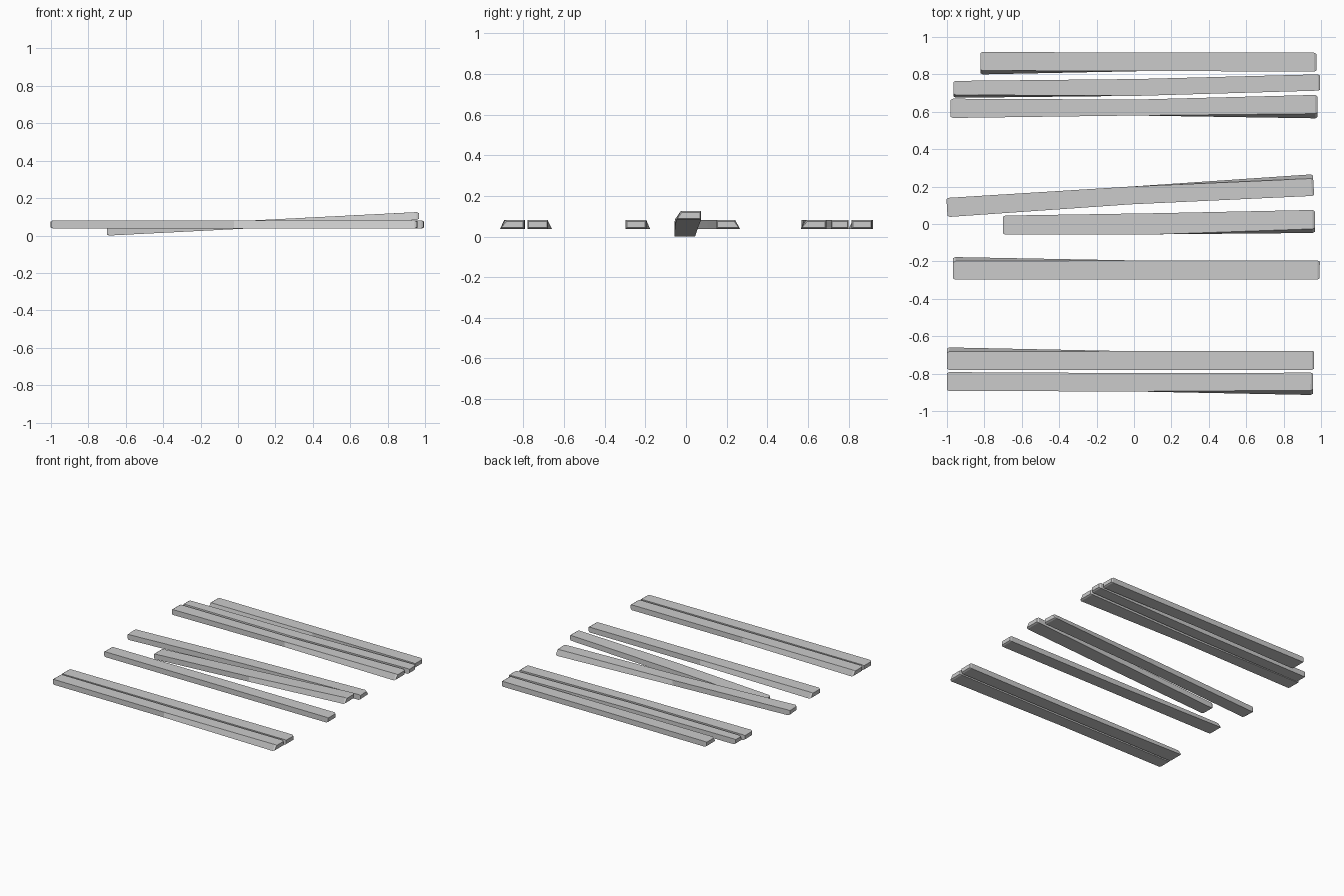
import bpy
import bmesh

cube = bpy.data.objects.get("Cube")
if cube:
    bpy.data.objects.remove(cube, do_unlink=True)

# Single weathered grey for all planks
grey = bpy.data.materials.new("plank grey")
grey.use_nodes = True
colour = (0.6, 0.6, 0.6, 1)
grey.diffuse_color = colour
grey.node_tree.nodes["Principled BSDF"].inputs["Base Color"].default_value = colour

THICK = 0.042   # plank thickness
CAP = 0.012     # worn edge at each plank end


def ring(bm, x, front, back, base, flare=0, skew=0, inset=0):
    """Four-cornered cross-section; a signed flare slopes one long side inward at the top."""
    middle = (front + back) / 2
    low, high = base + inset, base + THICK - inset
    front_top = front - min(flare, 0)
    back_top = back - max(flare, 0)
    corners = [(front + inset, low), (back - inset, low),
               (back_top - inset, high), (front_top + inset, high)]
    return [bm.verts.new((x - skew * (y - middle), y, z)) for y, z in corners]


def plank(name, x0, x1, left, centre, right, flares=(0, 0), bases=(0.038, 0.038)):
    """Loft a worn plank through its left end, middle and right end."""
    bm = bmesh.new()
    skew = (sum(right) - sum(left)) / 2 / (x1 - x0)
    mid_x = (x0 + x1) / 2
    rings = [
        ring(bm, x0, *left, bases[0], flares[0], skew, CAP / 2),
        ring(bm, x0 + CAP, *left, bases[0], flares[0], skew),
        ring(bm, mid_x, *centre, sum(bases) / 2),
        ring(bm, x1 - CAP, *right, bases[1], flares[1], skew),
        ring(bm, x1, *right, bases[1], flares[1], skew, CAP / 2),
    ]
    for a, b in zip(rings, rings[1:]):
        for i in range(4):
            j = (i + 1) % 4
            bm.faces.new((a[i], a[j], b[j], b[i]))
    bm.faces.new(rings[0])
    bm.faces.new(rings[-1])
    bmesh.ops.recalc_face_normals(bm, faces=bm.faces)
    mesh = bpy.data.meshes.new(name)
    bm.to_mesh(mesh)
    bm.free()
    mesh.materials.append(grey)
    bpy.context.collection.objects.link(bpy.data.objects.new(name, mesh))


# Back group of three
plank("back_plank_outer", -0.82, 0.975, (0.80, 0.92), (0.818, 0.916), (0.815, 0.916), (-0.02, 0))
plank("back_plank_middle", -0.965, 0.995, (0.675, 0.765), (0.685, 0.775), (0.713, 0.80), (-0.015, 0))
plank("back_plank_inner", -0.98, 0.98, (0.567, 0.67), (0.58, 0.665), (0.565, 0.69), (0, -0.025))

# Middle group: a slanted plank, a tilted plank and a straight one
plank("slanted_plank", -1.0, 0.96, (0.038, 0.14), (0.105, 0.20), (0.15, 0.265), (0, 0.022))
plank("tilted_plank", -0.7, 0.967, (-0.057, 0.045), (-0.055, 0.058), (-0.048, 0.075),
      (0, -0.022), (0.0, 0.083))
plank("straight_plank", -0.967, 0.993, (-0.297, -0.177), (-0.296, -0.195), (-0.297, -0.195), (0.022, 0))

# Front pair
plank("front_plank_inner", -1.0, 0.963, (-0.78, -0.66), (-0.78, -0.68), (-0.78, -0.678), (0.022, 0))
plank("front_plank_outer", -1.0, 0.957, (-0.893, -0.792), (-0.895, -0.797), (-0.914, -0.795), (0, -0.025))
